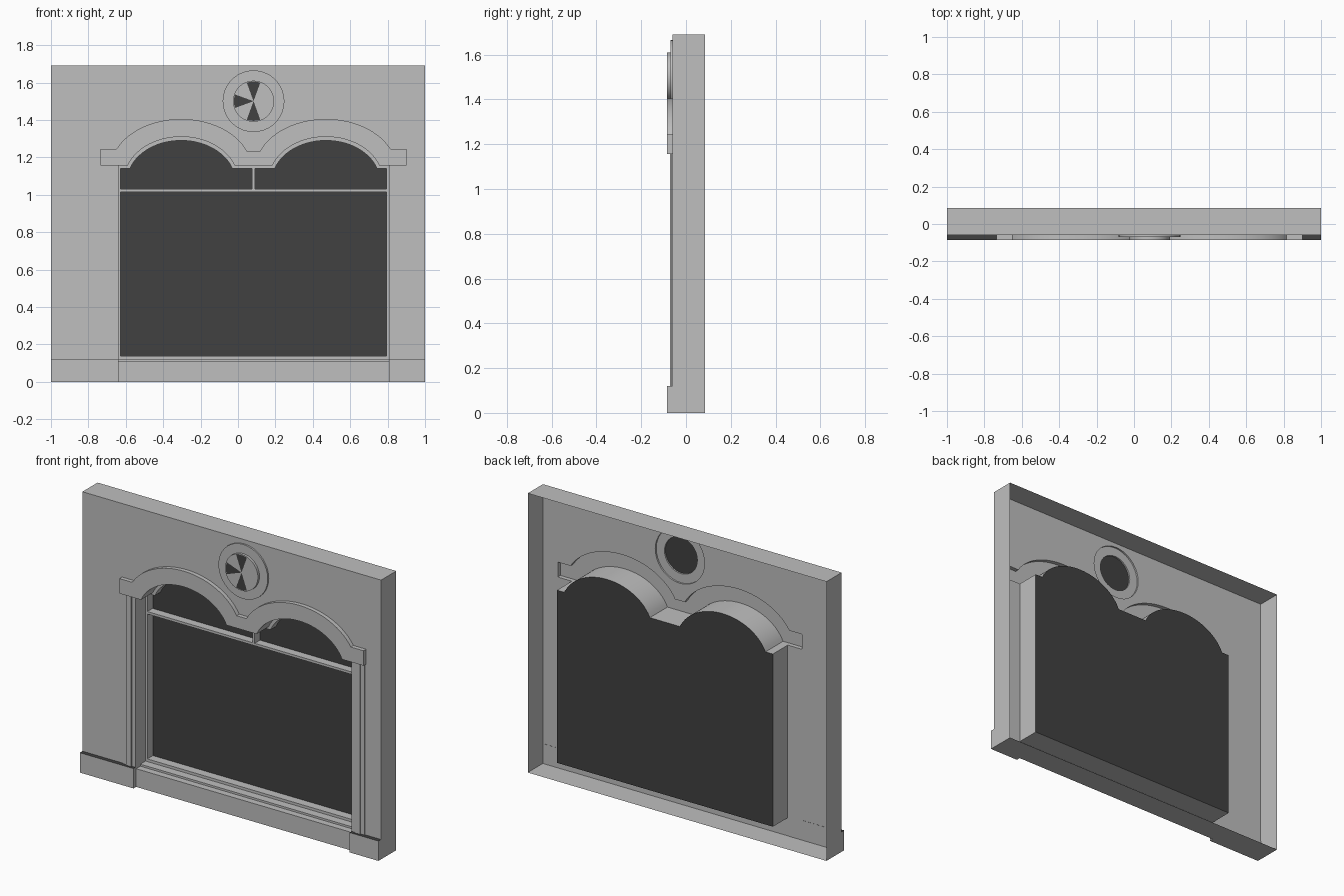
import bpy, bmesh, math

if "Cube" in bpy.data.objects:
    bpy.data.objects.remove(bpy.data.objects["Cube"])

XC = 0.083                      # symmetry axis of the opening
FRONT, BACK, PROUD = -0.06, 0.085, -0.085
TOP = 1.69


def material(name, v):
    m = bpy.data.materials.new(name)
    m.diffuse_color = (v, v, v, 1)
    m.use_nodes = True
    m.node_tree.nodes["Principled BSDF"].inputs["Base Color"].default_value = m.diffuse_color
    return m


GREY = material("light_grey", 0.52)
DARK = material("dark_charcoal", 0.052)


def fill(bm, loops, y):
    """Flat face at depth y; loops after the first are holes."""
    edges = []
    for loop in loops:
        vs = [bm.verts.new((x, y, z)) for x, z in loop]
        edges += [bm.edges.new((vs[i - 1], vs[i])) for i in range(len(vs))]
    bmesh.ops.triangle_fill(bm, use_beauty=True, use_dissolve=False,
                            edges=edges, normal=(0, -1, 0))


def band(bm, loop, y0, y1, closed=True):
    """Side walls running along a loop between two depths."""
    a = [bm.verts.new((x, y0, z)) for x, z in loop]
    b = [bm.verts.new((x, y1, z)) for x, z in loop]
    for i in range(0 if closed else 1, len(loop)):
        bm.faces.new((a[i - 1], a[i], b[i], b[i - 1]))


def finish(name, bm, *mats):
    bmesh.ops.remove_doubles(bm, verts=bm.verts, dist=1e-5)
    me = bpy.data.meshes.new(name)
    bm.to_mesh(me)
    bm.free()
    for m in mats or (GREY,):
        me.materials.append(m)
    ob = bpy.data.objects.new(name, me)
    bpy.context.collection.objects.link(ob)
    return ob


def box(name, x0, x1, y0, y1, z0, z1, *mats):
    bm = bmesh.new()
    rect = [(x0, z0), (x1, z0), (x1, z1), (x0, z1)]
    fill(bm, [rect], y0)
    fill(bm, [rect], y1)
    band(bm, rect, y0, y1)
    bm.normal_update()
    bmesh.ops.remove_doubles(bm, verts=bm.verts, dist=1e-5)
    bmesh.ops.recalc_face_normals(bm, faces=bm.faces)
    return finish(name, bm, *mats)


def arc(z0, a, b, z_in, z_out, n=28):
    """Elliptical arch from the valley side to the outer side."""
    t0 = math.pi - math.asin((z_in - z0) / b)
    t1 = math.asin((z_out - z0) / b)
    return [(0.387 + a * math.cos(t0 + (t1 - t0) * i / n),
             z0 + b * math.sin(t0 + (t1 - t0) * i / n)) for i in range(n + 1)]


def mirror(half):
    return [(XC - u, z) for u, z in reversed(half)] + [(XC + u, z) for u, z in half]


def circle(r, n=36):
    return [(XC + r * math.cos(2 * math.pi * i / n),
             1.50 + r * math.sin(2 * math.pi * i / n)) for i in range(n)]


W, HW, SPRING, SILL = 0.723, 0.8175, 1.155, 0.11
outer_half = arc(1.13, 0.38, 0.275, 1.23, 1.245) + [(HW, 1.245), (HW, SPRING)]
inner_half = arc(1.08, 0.303, 0.23, SPRING, SPRING)
opening = mirror(inner_half + [(W, SPRING), (W, SILL)])
glazing = mirror(arc(1.07, 0.289, 0.22, 1.14, 1.14) + [(0.711, 1.14), (0.711, 0.138)])

# wall: hollow shell, open at the back, cut out for trim, opening and medallion
bm = bmesh.new()
rect = [(-1, 0), (1, 0), (1, TOP), (-1, TOP)]
hole = mirror(outer_half + [(W, SPRING), (W, SILL)])
fill(bm, [rect, hole, circle(0.165)], FRONT)
band(bm, rect, FRONT, BACK)
finish("wall", bm)

# arched hood trim
bm = bmesh.new()
trim = mirror(outer_half) + list(reversed(mirror(inner_half)))
fill(bm, [trim], PROUD)
band(bm, mirror(outer_half), PROUD, FRONT, closed=False)
for s in (-1, 1):
    band(bm, [(XC + s * HW, SPRING), (XC + s * inner_half[-1][0], SPRING)],
         PROUD, FRONT, closed=False)
band(bm, mirror(inner_half), PROUD, FRONT, closed=False)
finish("hood_trim", bm)

# reveal of the opening
bm = bmesh.new()
band(bm, opening, FRONT, 0.083)
finish("opening_reveal", bm)

# frame around the panel, with bars
bm = bmesh.new()
fill(bm, [opening, glazing], 0.03)
band(bm, glazing, 0.03, 0.083)
finish("window_frame", bm)
box("transom_bar", XC - W, XC + W, 0.03, 0.08, 1.015, 1.03)
box("mullion_bar", XC - 0.008, XC + 0.008, 0.03, 0.08, 1.03, 1.15)
box("sill_step", XC - W, XC + W, -0.02, 0.03, SILL, 0.122)

# dark panel at the back of the opening
bm = bmesh.new()
fill(bm, [opening], 0.083)
finish("dark_panel", bm, DARK)

# pilasters and plinths on both sides
for s, side in ((-1, "left"), (1, "right")):
    for part, u0, u1, y in (("outer", 0.783, 0.808, -0.065),
                            ("middle", 0.748, 0.783, -0.072),
                            ("inner", W, 0.748, -0.066)):
        xs = sorted((XC + s * u0, XC + s * u1))
        box(f"pilaster_{part}_{side}", *xs, y, FRONT + 0.001, 0.12, SPRING)
    xs = sorted((XC + s * W, s))
    ob = box("plinth_" + side, *xs, PROUD, FRONT + 0.001, 0, 0.12, GREY, DARK)
    for p in ob.data.polygons:          # dark upper ledge
        if abs(p.normal.z) > 0.9 and p.center.z > 0.06:
            p.material_index = 1

# medallion: stepped ring
bm = bmesh.new()
fill(bm, [circle(0.165), circle(0.11)], -0.07)
band(bm, circle(0.165), -0.07, FRONT)
band(bm, circle(0.11), PROUD, -0.07)
fill(bm, [circle(0.11), circle(0.105)], PROUD)
finish("medallion_ring", bm)

# medallion: disc with three dark wedges
bm = bmesh.new()
c = bm.verts.new((XC, PROUD, 1.50))
rim = [bm.verts.new((x, PROUD, z)) for x, z in circle(0.105)]
for i in range(36):
    f = bm.faces.new((c, rim[i], rim[(i + 1) % 36]))
    ang = i * 10 + 5
    if any(abs(ang - k) < 20 for k in (90, 180, 270)):
        f.material_index = 1
finish("medallion_disc", bm, GREY, DARK)
bm = bmesh.new()
fill(bm, [circle(0.11)], -0.079)
finish("medallion_backing", bm, DARK)

# smooth the curved sides only
for ob in bpy.context.collection.objects:
    ob.select_set(True)
    bpy.context.view_layer.objects.active = ob
bpy.ops.object.shade_smooth_by_angle(angle=math.radians(30))
